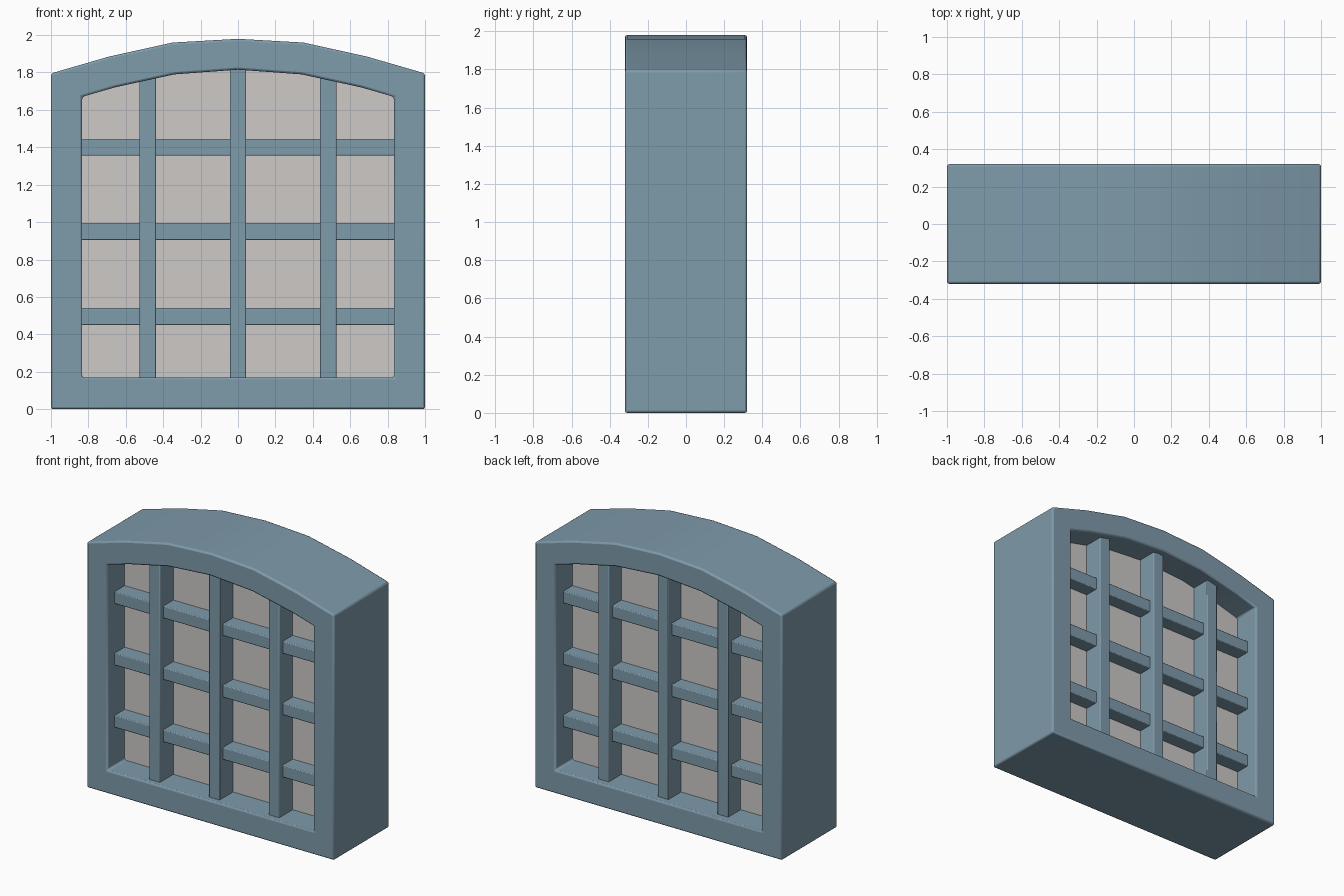
import bpy, bmesh, math

if "Cube" in bpy.data.objects:
    bpy.data.objects.remove(bpy.data.objects["Cube"])

def material(name, color):
    m = bpy.data.materials.new(name)
    m.diffuse_color = (*color, 1)
    m.use_nodes = True
    m.node_tree.nodes["Principled BSDF"].inputs["Base Color"].default_value = m.diffuse_color
    return m

BLUE = material("slate blue paint", (0.21, 0.325, 0.405))
GLASS = material("pale grey glass", (0.61, 0.59, 0.575))

def finish(bm, name, mat, bevel=0.0):
    bmesh.ops.recalc_face_normals(bm, faces=bm.faces)
    me = bpy.data.meshes.new(name)
    bm.to_mesh(me)
    bm.free()
    ob = bpy.data.objects.new(name, me)
    bpy.context.collection.objects.link(ob)
    me.materials.append(mat)
    if bevel:
        b = ob.modifiers.new("soft edges", 'BEVEL')
        b.width = bevel
        b.segments = 2
        b.limit_method = 'ANGLE'
        b.angle_limit = math.radians(35)
        bpy.ops.object.select_all(action='DESELECT')
        ob.select_set(True)
        bpy.context.view_layer.objects.active = ob
        bpy.ops.object.shade_smooth_by_angle(angle=math.radians(40))
    return ob

def box(name, mat, x0, x1, y0, y1, z0, z1, bevel=0.0):
    bm = bmesh.new()
    bmesh.ops.create_cube(bm, size=1)
    for v in bm.verts:
        v.co = (x1 if v.co.x > 0 else x0, y1 if v.co.y > 0 else y0, z1 if v.co.z > 0 else z0)
    return finish(bm, name, mat, bevel)

def outline(half, bottom, arch):
    """Closed loop: straight sides below a faceted arch (right half given, mirrored)."""
    right = [(half, bottom)] + arch
    return right + [(-x, z) for x, z in reversed(right) if x > 0]

outer = outline(1.0, 0.0, [(1.0, 1.795), (0.69, 1.885), (0.35, 1.96), (0, 1.98)])
inner = outline(0.833, 0.17, [(0.833, 1.67), (0.66, 1.72), (0.34, 1.79), (0, 1.815)])

# Arched frame: ring between the two outlines
bm = bmesh.new()
D = 0.32
of, ob_, nf, nb = [[bm.verts.new((x, y, z)) for x, z in loop]
                   for loop, y in ((outer, -D), (outer, D), (inner, -D), (inner, D))]
n = len(outer)
for i in range(n):
    j = (i + 1) % n
    for a, b in ((of, nf), (ob_, nb), (of, ob_), (nf, nb)):
        bm.faces.new((a[i], a[j], b[j], b[i]))
finish(bm, "window_frame", BLUE, 0.012)

# Glass pane filling the opening
bm = bmesh.new()
P = 0.12
front, back = [[bm.verts.new((x, y, z)) for x, z in inner] for y in (-P, P)]
bm.faces.new(front)
bm.faces.new(back)
for i in range(n):
    j = (i + 1) % n
    bm.faces.new((front[i], front[j], back[j], back[i]))
finish(bm, "glass_pane", GLASS)

# Upright glazing bars, deeper than the cross bars
for x, top in ((-0.483, 1.81), (0, 1.85), (0.483, 1.81)):
    box("upright_bar", BLUE, x - 0.044, x + 0.044, -0.275, 0.265, 0.14, top, 0.006)

# Cross bars
for z in (0.495, 0.95, 1.4):
    box("cross_bar", BLUE, -0.86, 0.86, -0.235, 0.225, z - 0.045, z + 0.045, 0.006)
